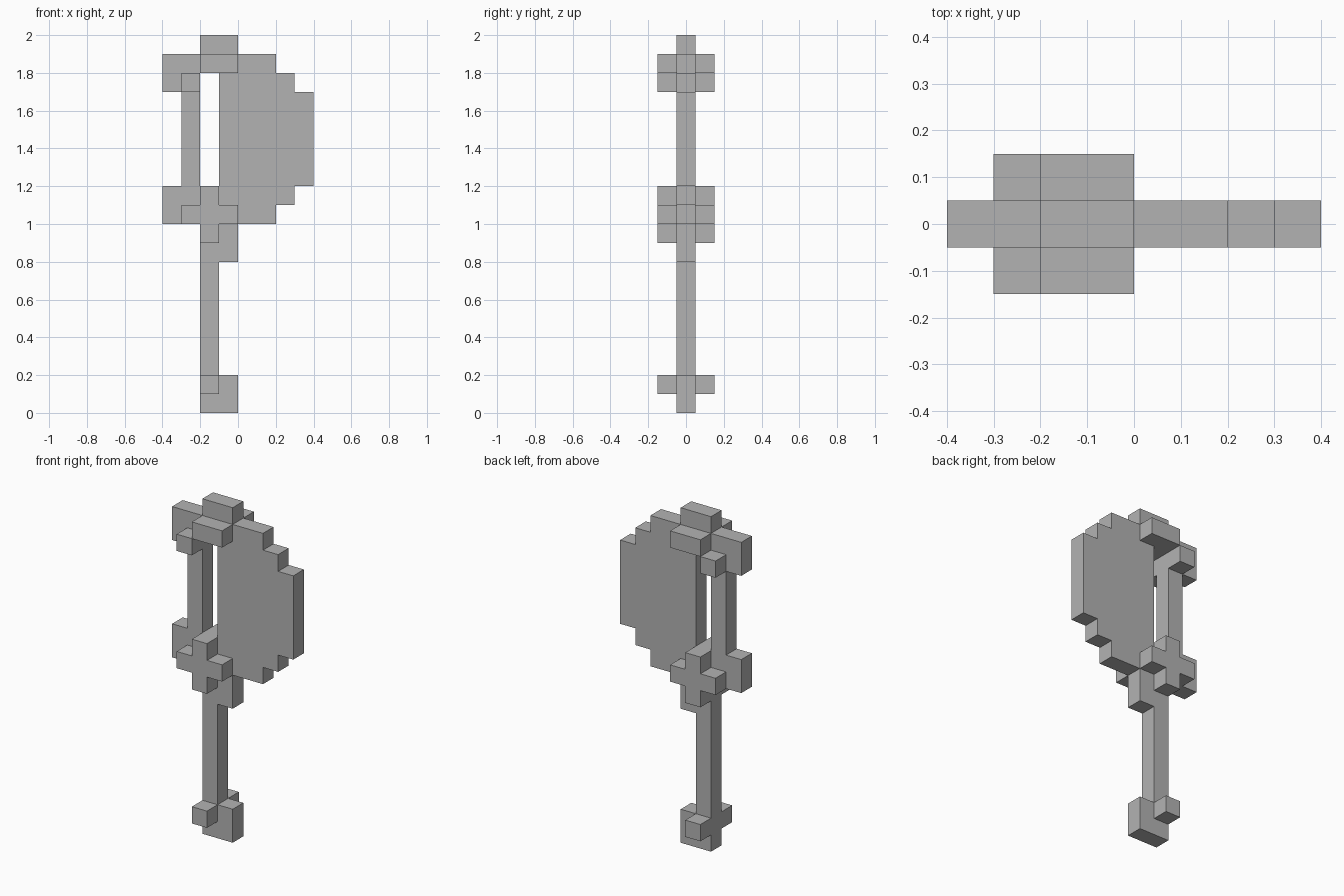
import bpy
import bmesh

U = 0.1  # edge length of one block

cube = bpy.data.objects.get("Cube")
if cube:
    bpy.data.objects.remove(cube, do_unlink=True)

grey = bpy.data.materials.new("plain grey")
grey.use_nodes = True
colour = (0.45, 0.45, 0.45, 1)
grey.diffuse_color = colour
grey.node_tree.nodes["Principled BSDF"].inputs["Base Color"].default_value = colour


def plate(name, outline, y0=-0.5, y1=0.5):
    """Extrude an (x, z) outline in block units from y0 to y1."""
    bm = bmesh.new()
    face = bm.faces.new([bm.verts.new((x * U, y0 * U, z * U)) for x, z in outline])
    grown = bmesh.ops.extrude_face_region(bm, geom=[face])
    moved = [v for v in grown["geom"] if isinstance(v, bmesh.types.BMVert)]
    bmesh.ops.translate(bm, verts=moved, vec=(0, (y1 - y0) * U, 0))
    bmesh.ops.recalc_face_normals(bm, faces=bm.faces)
    mesh = bpy.data.meshes.new(name)
    bm.to_mesh(mesh)
    bm.free()
    mesh.materials.append(grey)
    obj = bpy.data.objects.new(name, mesh)
    bpy.context.collection.objects.link(obj)
    return obj


def rect(x0, x1, z0, z1):
    return [(x0, z0), (x1, z0), (x1, z1), (x0, z1)]


def both_sides(name, outline):
    """Matching studs on the front and back of the central layer."""
    plate("front_" + name, outline, -1.5, -0.5)
    plate("back_" + name, outline, 0.5, 1.5)


# Stepped axe blade
plate("blade", [(-1, 10), (2, 10), (2, 11), (3, 11), (3, 12), (4, 12),
                (4, 17), (3, 17), (3, 18), (2, 18), (2, 19), (-1, 19)])

# Shaft with its pommel and collar
plate("shaft", rect(-2, -1, 2, 8))
plate("pommel", rect(-2, 0, 0, 2))
plate("collar", rect(-2, 0, 8, 10))
plate("shaft_socket", rect(-2, -1, 10, 12))

# Bracket behind the blade: two end blocks joined by a strut
plate("rear_bracket", [(-4, 10), (-2, 10), (-2, 19), (-4, 19), (-4, 17),
                       (-3, 17), (-3, 12), (-4, 12)])

# Top bridge and cap
plate("top_bridge", rect(-2, -1, 18, 19))
plate("top_cap", rect(-2, 0, 19, 20))

# Raised studs on both faces
both_sides("top_bar", rect(-2, 0, 18, 19))
both_sides("bracket_stud", rect(-3, -2, 17, 18))
both_sides("pommel_stud", rect(-2, -1, 1, 2))
both_sides("cross", [(-2, 9), (-1, 9), (-1, 10), (0, 10), (0, 11), (-1, 11),
                     (-1, 12), (-2, 12), (-2, 11), (-3, 11), (-3, 10), (-2, 10)])
